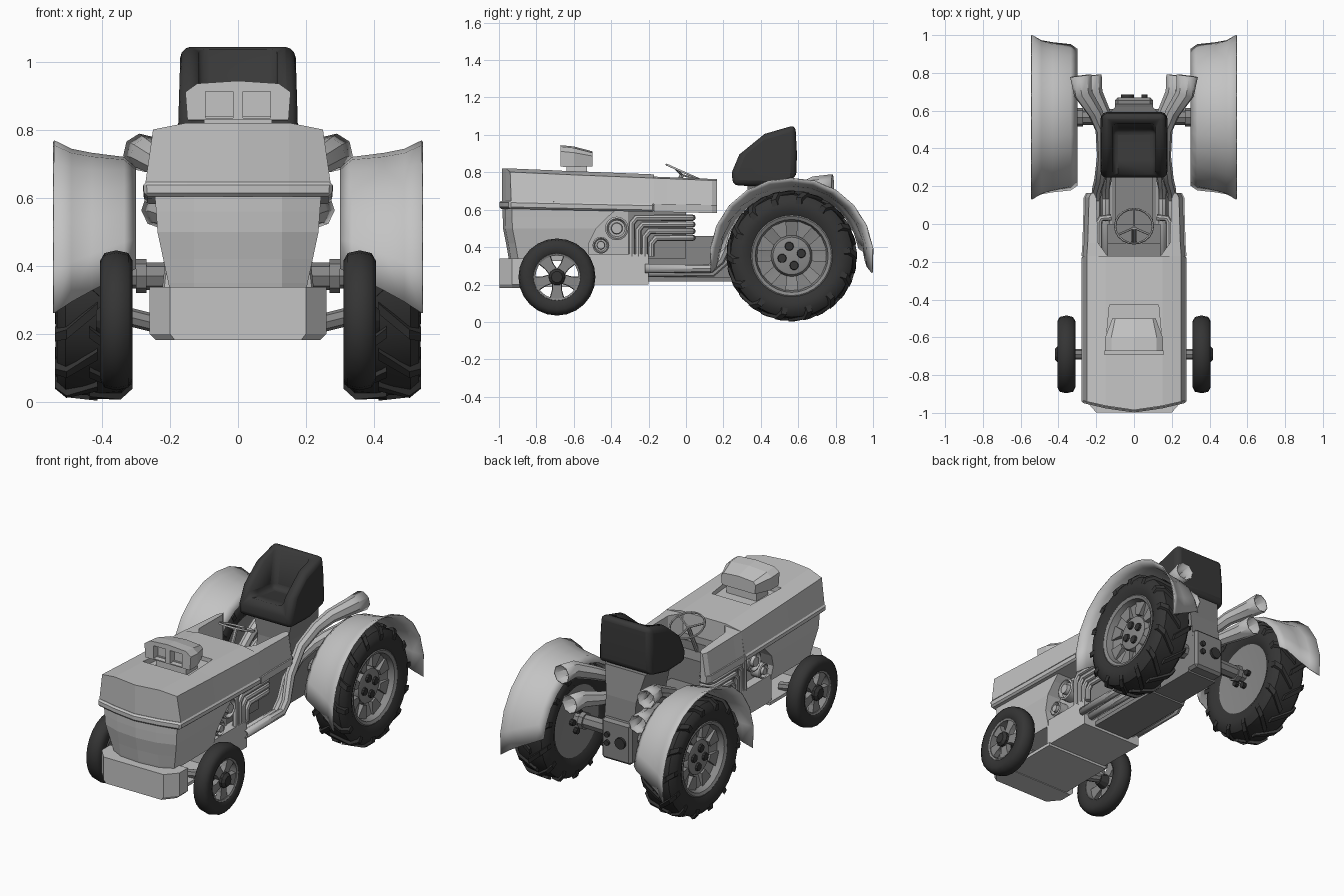
import bpy, bmesh, math
from math import sin, cos, pi, radians

if "Cube" in bpy.data.objects:
    bpy.data.objects.remove(bpy.data.objects["Cube"])


def mat(name, v):
    m = bpy.data.materials.new(name)
    m.diffuse_color = (v, v, v, 1)
    m.use_nodes = True
    m.node_tree.nodes["Principled BSDF"].inputs["Base Color"].default_value = m.diffuse_color
    return m


BODY = mat("light grey paint", 0.55)
FRAME = mat("mid grey metal", 0.24)
RIM = mat("rim grey", 0.25)
PIPE = mat("pipe grey", 0.48)
TYRE = mat("tyre black", 0.035)
SEAT = mat("seat black", 0.04)


def loft(bm, rings, closed=True, cap=True):
    rs = [[bm.verts.new(p) for p in r] for r in rings]
    n = len(rs[0])
    for a, b in zip(rs, rs[1:]):
        for i in range(n if closed else n - 1):
            j = (i + 1) % n
            bm.faces.new((a[i], a[j], b[j], b[i]))
    if cap:
        for r in (rs[0], rs[-1]):
            if n % 2:
                bm.faces.new(r)
            else:
                for i in range(n // 2 - 1):
                    bm.faces.new((r[i], r[i + 1], r[n - 2 - i], r[n - 1 - i]))


def finish(o, smooth=None, mirror=False, bevel=0, seg=1, thick=0):
    if smooth:
        bpy.ops.object.select_all(action='DESELECT')
        o.select_set(True)
        bpy.context.view_layer.objects.active = o
        bpy.ops.object.shade_smooth_by_angle(angle=radians(smooth))
    if thick:
        o.modifiers.new("thick", 'SOLIDIFY').thickness = thick
    if bevel:
        b = o.modifiers.new("bevel", 'BEVEL')
        b.width, b.segments, b.limit_method = bevel, seg, 'ANGLE'
    if mirror:
        o.modifiers.new("mirror", 'MIRROR')
    return o


def make(name, parts, m, closed=True, cap=True, **kw):
    """One object from a list of lofts."""
    bm = bmesh.new()
    for rings in parts:
        loft(bm, rings, closed, cap)
    bmesh.ops.recalc_face_normals(bm, faces=bm.faces)
    me = bpy.data.meshes.new(name)
    bm.to_mesh(me)
    bm.free()
    o = bpy.data.objects.new(name, me)
    bpy.context.collection.objects.link(o)
    me.materials.append(m)
    return finish(o, **kw)


def box(x0, x1, y0, y1, z0, z1):
    return [[(x0, y0, z), (x1, y0, z), (x1, y1, z), (x0, y1, z)] for z in (z0, z1)]


def lathe(prof, cy, cz, n):
    """Rings around an axis along x, profile of (x, radius)."""
    return [[(x, cy + r * cos(2 * pi * i / n), cz + r * sin(2 * pi * i / n))
             for i in range(n)] for x, r in prof]


def tube(name, path, r, m, radii=None, res=2, cap=True, thick=0, mirror=False):
    c = bpy.data.curves.new(name, 'CURVE')
    c.dimensions, c.bevel_depth, c.bevel_resolution, c.use_fill_caps = '3D', r, res, cap
    s = c.splines.new('POLY')
    s.points.add(len(path) - 1)
    for i, p in enumerate(path):
        s.points[i].co = (*p, 1)
        s.points[i].radius = radii[i] if radii else 1
    o = bpy.data.objects.new(name, c)
    bpy.context.collection.objects.link(o)
    c.materials.append(m)
    bpy.ops.object.select_all(action='DESELECT')
    o.select_set(True)
    bpy.context.view_layer.objects.active = o
    bpy.ops.object.convert(target='MESH')
    return finish(bpy.context.view_layer.objects.active, smooth=40, mirror=mirror, thick=thick)


def cut(o, parts, m, **kw):
    c = make(o.name + "_cutter", parts, m, **kw)
    c.hide_render = True
    c.hide_viewport = True
    b = o.modifiers.new("cut", 'BOOLEAN')
    b.operation, b.object, b.solver = 'DIFFERENCE', c, 'EXACT'


# Hood and its trim band: pointed front, two rear arms around the cockpit
def hood_rings(wt, wb, top, bot, crown, yf):
    main = []
    for y in (yf, -0.6, -0.17):
        bow = lambda x: y + (0.05 * (abs(x) / 0.27) ** 1.4 if y == yf else 0)
        up = [(x, bow(x), top(y) - c) for x, c in
              ((-wt, crown), (-.15, 0), (0, 0), (.15, 0), (wt, crown))]
        dn = [(x, bow(x), bot(y)) for x in (wb, .15, 0, -.15, -wb)]
        main.append(up + dn)
    return main


def arm_rings(s, wt, wb, top, bot, crown):
    return [[(s * xi, y, top(y) - crown * .6), (s * (wt - d), y, top(y) - crown),
             (s * (wb - d), y, bot(y)), (s * xi, y, bot(y))]
            for y, xi, d in ((-.17, .14, .0), (-.1, .19, .005), (.14, .2, .012), (.165, .212, .025))]


top = lambda y: .822 - .04 * (y + 1)
mid = lambda y: .648 - .02 * (y + 1)
low = lambda y: .605 - .02 * (y + 1)
hood = make("hood", [hood_rings(.25, .272, top, mid, .02, -.985)], BODY)
cut(hood, [[[(-.155, -.69, z), (.155, -.69, z), (.13, -.43, z), (-.13, -.43, z)]
            for z in (.775, .9)]], BODY)
make("hood_arms", [arm_rings(s, .25, .27, top, mid, .02) for s in (1, -1)], BODY)
make("hood_band", [hood_rings(.28, .276, mid, low, 0, -.998)], BODY, bevel=.01)
make("hood_band_arms", [arm_rings(s, .278, .274, mid, low, 0) for s in (1, -1)], BODY)

# Nose below the hood
nose = []
for z, w, yf, yb in ((.325, .2, -.945, -.52), (.35, .205, -.95, -.52), (.42, .22, -.962, -.52),
                     (.5, .237, -.978, -.48), (.56, .241, -.98, -.42), (.61, .245, -.98, -.36)):
    f = [(-w, yf + .05, z), (-.13, yf + .012, z), (0, yf, z), (.13, yf + .012, z), (w, yf + .05, z)]
    nose.append(f + [(x, yb, z) for x in (w, .13, 0, -.13, -w)])
make("nose", [nose], BODY)

# Bumper, belly plate under the axle, and engine frame
make("bumper", [[[(-.2 * k, -.998, z), (.2 * k, -.998, z), (.26 * k, -.93, z),
                  (.26 * k, -.85, z), (-.26 * k, -.85, z), (-.26 * k, -.93, z)]
                 for z, k in ((.182, .93), (.2, 1), (.338, 1))]], BODY)
make("belly_plate", [box(-.21, .21, -.87, -.5, .186, .205)], BODY)
make("engine_frame", [box(-.2, .2, -.53, -.2, .2, .362)], BODY)

# Air scoop on a short neck, with two recessed windows
scoop = []
for y, w, t, zt, zs, zb in ((-.672, .155, .12, .945, .912, .83), (-.6, .152, .12, .938, .905, .828),
                            (-.5, .115, .1, .912, .887, .832)):
    scoop.append([(-w, y, zs), (-t, y, zt - .008), (0, y, zt), (t, y, zt - .008),
                  (w, y, zs), (w * .96, y, zb), (0, y, zb), (-w * .96, y, zb)])
sc = make("air_scoop", [scoop], BODY)
cut(sc, [box(s - .04, s + .04, -.75, -.63, .836, .914) for s in (-.055, .055)], BODY)
make("scoop_neck", [box(-.1, .1, -.64, -.53, .75, .84)], BODY)

# Engine, tunnel, gearbox and seat pedestal
make("engine_block", [box(-.14, .14, -.4, 0, .34, .61)], FRAME)
make("engine_front", [box(-.145, .145, -.53, -.31, .34, .61)], PIPE)
make("tunnel", [box(-.1, .1, -.22, .6, .225, .46)], FRAME)
make("floor_rail", [box(-.12, .12, -.22, .3, .215, .24)], FRAME)
make("gearbox", [box(-.1, .1, .5, .67, .235, .48)], FRAME, bevel=.015)
make("seat_pedestal", [[[(-x, a, z), (x, a, z), (x, b, z), (-x, b, z)]
                        for z, x, a, b in ((.44, .1, .3, .64), (.6, .1, .33, .62), (.76, .135, .33, .58))]], FRAME)
for x, z, r in ((-.035, .36, .034), (.055, .39, .016), (.055, .34, .016)):
    tube("rear_coupling", [(x, .66, z), (x, .685, z)], r, TYRE, res=4)
for y, z, r in ((-.37, .5, .063), (-.455, .41, .045)):
    make("pulley", [lathe([(.12, r), (.2, r), (.205, r * .85), (.185, r * .7), (.185, r * .5),
                           (.21, r * .45)], y, z, 16)], PIPE, smooth=30, mirror=True)
for i in range(4):
    y, z = -.29 + .035 * i, .557 - .036 * i
    tube("manifold_pipe", [(.185, y, .35), (.185, y, z - .03), (.185, y + .025, z), (.185, .01, z),
                           (.175, .03, z), (.12, .035, z)], .017, PIPE, mirror=True)

# Exhaust pipes with flared open ends facing back
flare = [.8, .8, .85, .95, 1, 1.1, 1.3, 1.6, 1.85]
tube("upper_exhaust", [(.2, -.22, .285), (.2, .13, .285), (.197, .18, .33), (.18, .24, .46),
                       (.165, .36, .58), (.17, .5, .645), (.205, .59, .69), (.27, .69, .73), (.282, .785, .733)],
     .031, PIPE, flare, cap=False, thick=.006, mirror=True)
tube("lower_exhaust", [(.15, -.22, .265), (.15, .14, .265), (.15, .2, .32), (.145, .26, .42),
                       (.14, .38, .5), (.145, .5, .53), (.165, .59, .545), (.215, .69, .565), (.228, .785, .567)],
     .031, PIPE, flare, cap=False, thick=.006, mirror=True)

# Bucket seat
wid = lambda z: .178 - .03 * max(0, z - .75)
prof = [(.25, .73), (.245, .80), (.285, .895), (.42, 1.005), (.585, 1.053), (.593, .9), (.59, .77), (.4, .725)]
seat = make("seat", [[[(s * wid(z), y, z) for y, z in prof] for s in (-1, 1)]], SEAT,
            smooth=40, bevel=.03, seg=3)
cut(seat, [[[(x, y, z) for y, z in ((.2, .86), (.34, .83), (.5, .81), (.545, 1.12), (.2, 1.12))]
            for x in (-.115, .115)]], SEAT, smooth=40, bevel=.03, seg=3)

# Steering wheel and column
bpy.ops.mesh.primitive_torus_add(major_radius=.1, minor_radius=.006, major_segments=20, minor_segments=6,
                                 location=(0, -.012, .8), rotation=(-.42, 0, 0))
sw = bpy.context.object
sw.name = "steering_wheel"
sw.data.materials.append(PIPE)
finish(sw, smooth=60)
for a in (pi / 2, pi * 7 / 6, pi * 11 / 6):
    tube("steering_spoke", [(0, -.02, .785), (.1 * cos(a), -.012 + .0913 * sin(a), .8 - .0408 * sin(a))],
         .006, PIPE, res=1)
tube("steering_column", [(0, -.02, .79), (0, -.12, .58)], .012, PIPE)
make("dashboard", [box(-.14, .14, -.18, -.1, .45, .66)], FRAME)

# Rear fenders: thin flared arches, ends slanting up towards the inside
RY, RZ = .565, .353
fender = []
for k in range(13):
    t = k / 6 - 1
    row = []
    for x, r, f in ((.3, .335, .03), (.335, .368, .02), (.43, .38, .018), (.49, .392, .02), (.541, .417, .026)):
        a = pi / 2 + t * radians(102 - 18 * (.541 - x) / .24)
        row.append((x, RY + (r + f * abs(t)) * cos(a), RZ + (r + f * abs(t)) * sin(a)))
    fender.append(row)
make("rear_fender", [fender], BODY, closed=False, cap=False, smooth=40, thick=.007, mirror=True)

# Rear wheels
cx = .425
half = [(.09, .21), (.112, .25), (.107, .3), (.082, .328)]
make("rear_tyre", [lathe([(cx - x, r) for x, r in half] + [(cx, .335)] + [(cx + x, r) for x, r in half[::-1]],
                         RY, RZ, 32)], TYRE, cap=False, smooth=40, mirror=True)
lugs = []
for s in (-1, 1):
    for k in range(14):
        a0 = 2 * pi * (k + (.5 if s > 0 else 0)) / 14
        lugs.append([[(cx + s * x, RY + r * cos(a), RZ + r * sin(a)) for a, r in
                      ((a0 + t - .055, r0), (a0 + t + .055, r0), (a0 + t + .045, r1), (a0 + t - .045, r1))]
                     for x, t, r0, r1 in ((-.012, 0, .32, .35), (.08, .24, .315, .346), (.114, .32, .28, .315))])
make("rear_tyre_lugs", lugs, TYRE, mirror=True)
make("rear_rim", [lathe([(cx - .088, .2), (cx - .092, .222), (cx + .092, .222), (cx + .098, .212), (cx + .09, .195),
                         (cx + .05, .185), (cx + .03, .11), (cx + .055, .1), (cx + .058, .09)], RY, RZ, 32)],
     RIM, smooth=35, mirror=True)
blocks, nuts = [], []
for k in range(8):
    a0 = 2 * pi * (k + .5) / 8
    blocks.append([[(x, RY + r * cos(a0 + d), RZ + r * sin(a0 + d)) for r, d in
                    ((.11, -.16), (.19, -.23), (.19, .23), (.11, .16))] for x in (cx + .02, cx + .06)])
make("rear_rim_blocks", blocks, RIM, mirror=True)
for k in range(4):
    a = pi / 2 * k + .25
    y, z = RY + .053 * cos(a), RZ + .053 * sin(a)
    nuts.append(lathe([(cx - .11, .018), (cx - .08, .018)], y, z, 10))
    nuts.append(lathe([(cx + .05, .026), (cx + .07, .022)], y, z, 10))
make("rear_wheel_nuts", nuts, TYRE, mirror=True)
make("rear_axle", [lathe([(0, .045), (.27, .04), (.27, .05), (.3, .05), (.3, .036), (.37, .036)], RY, .37, 8)],
     FRAME, mirror=True)

# Front wheels with open spokes
FY, FZ, fx = -.69, .24, .358
half = [(.035, .12), (.047, .135), (.048, .175), (.035, .198)]
make("front_tyre", [lathe([(fx - x, r) for x, r in half] + [(fx, .206)] + [(fx + x, r) for x, r in half[::-1]],
                          FY, FZ, 24)], TYRE, cap=False, smooth=50, mirror=True)
p = [(fx - .036, .118), (fx - .036, .135), (fx + .036, .135), (fx + .04, .125), (fx + .036, .115)]
make("front_rim", [lathe(p + p[:1], FY, FZ, 24)], RIM, cap=False, smooth=35, mirror=True)
spokes = []
for k in range(5):
    a = -pi / 2 + 2 * pi * k / 5
    spokes.append([[(x, FY + r * cos(a) - w * sin(a), FZ + r * sin(a) + w * cos(a))
                    for x, w in ((fx, -h), (fx, h), (fx + .03, h * .9), (fx + .03, -h * .9))]
                   for r, h in ((.02, .026), (.07, .027), (.122, .042))])
make("front_spokes", spokes, RIM, mirror=True)
make("front_hub", [lathe([(fx - .045, .03), (fx, .045), (fx + .045, .045), (fx + .06, .03)], FY, FZ, 10)],
     TYRE, mirror=True)
tube("front_axle", [(.15, FY, .215), (.26, FY, .235), (.34, FY, .255)], .027, FRAME, mirror=True)
